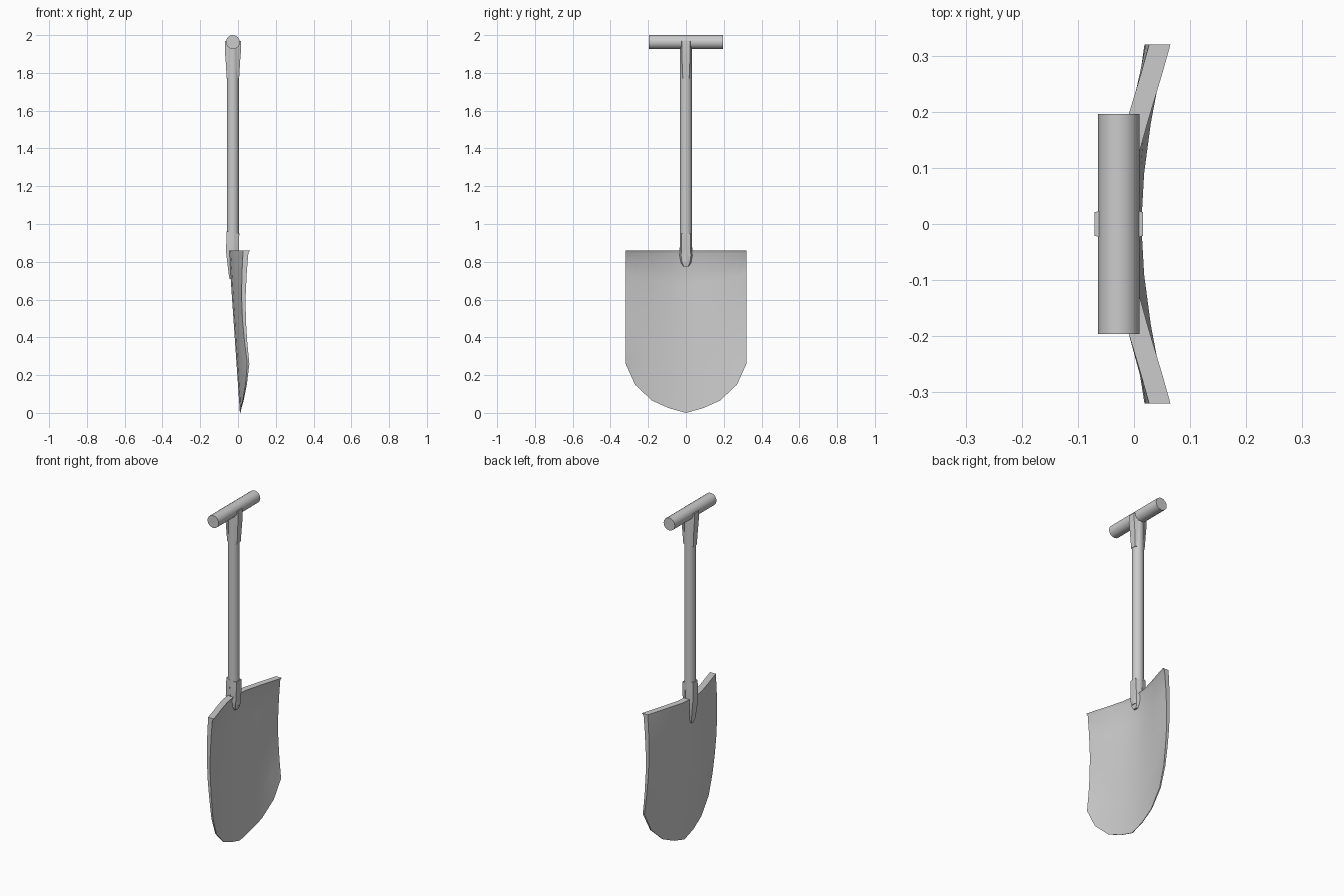
import bpy, bmesh, math
from mathutils import Vector

cube = bpy.data.objects.get("Cube")
if cube:
    bpy.data.objects.remove(cube, do_unlink=True)

GREY = (0.6, 0.6, 0.6, 1)
steel = bpy.data.materials.new("plain grey")
steel.use_nodes = True
steel.diffuse_color = GREY
steel.node_tree.nodes["Principled BSDF"].inputs["Base Color"].default_value = GREY

AXIS_X = -0.027   # centre line of the shaft


def finish(name, bm, angle=35):
    bmesh.ops.recalc_face_normals(bm, faces=bm.faces)
    mesh = bpy.data.meshes.new(name)
    bm.to_mesh(mesh)
    bm.free()
    mesh.materials.append(steel)
    obj = bpy.data.objects.new(name, mesh)
    bpy.context.collection.objects.link(obj)
    bpy.ops.object.select_all(action='DESELECT')
    obj.select_set(True)
    bpy.context.view_layer.objects.active = obj
    bpy.ops.object.shade_smooth_by_angle(angle=math.radians(angle))
    return obj


def rod(name, start, end, radius, sides=16):
    bm = bmesh.new()
    a, b = Vector(start), Vector(end)
    bmesh.ops.create_cone(bm, cap_ends=True, segments=sides, radius1=radius,
                          radius2=radius, depth=(b - a).length)
    turn = (b - a).to_track_quat('Z', 'Y').to_matrix().to_4x4()
    bm.transform(turn)
    bmesh.ops.translate(bm, verts=bm.verts, vec=(a + b) / 2)
    return finish(name, bm)


def strap(name, side, rows):
    """Tapered tongue; rows hold height, inner and outer offset, half width."""
    bm = bmesh.new()
    rings = []
    for z, inner, outer, half in rows:
        section = [(inner, -half), (outer, -half * 0.75),
                   (outer, half * 0.75), (inner, half)]
        rings.append([bm.verts.new((AXIS_X + side * x, y, z)) for x, y in section])
    for low, high in zip(rings, rings[1:]):
        for i in range(4):
            j = (i + 1) % 4
            bm.faces.new((low[i], low[j], high[j], high[i]))
    bm.faces.new(rings[0])
    bm.faces.new(rings[-1])
    return finish(name, bm)


# Dished blade: columns give y, lower outline height, and x at tip and at top
columns = [(0, 0.0, 0.013, -0.02), (0.09, 0.025, 0.018, -0.01),
           (0.18, 0.065, 0.03, 0.015), (0.27, 0.15, 0.047, 0.042),
           (0.32, 0.26, 0.06, 0.056)]
columns = [(-y, z, a, b) for y, z, a, b in columns[:0:-1]] + columns
TOP = 0.86
levels = [0, 0.2, 0.4, 0.6, 0.8, 0.98, 1]
bm = bmesh.new()
front, back = [], []
for y, low, x_low, x_top in columns:
    fr, bk = [], []
    for t in levels:
        z = low + (TOP - low) * t
        sag = 0.018 * math.sin(math.pi * t) * (abs(y) / 0.32) ** 2
        x = x_low + (x_top - x_low) * t - sag
        thick = 0.003 + 0.026 * z / TOP
        lip = 0.009 if t == 1 else 0
        fr.append(bm.verts.new((x + lip, y, z)))
        bk.append(bm.verts.new((x - thick, y, z)))
    front.append(fr)
    back.append(bk)
n, m = len(columns), len(levels)
for sheet in (front, back):
    for i in range(n - 1):
        for j in range(m - 1):
            bm.faces.new((sheet[i][j], sheet[i + 1][j],
                          sheet[i + 1][j + 1], sheet[i][j + 1]))
for j in (0, m - 1):
    for i in range(n - 1):
        bm.faces.new((front[i][j], front[i + 1][j], back[i + 1][j], back[i][j]))
for i in (0, n - 1):
    for j in range(m - 1):
        bm.faces.new((front[i][j], front[i][j + 1], back[i][j + 1], back[i][j]))
finish("blade", bm)

# Shaft and cross grip
rod("shaft", (AXIS_X, 0, 0.8), (AXIS_X, 0, 1.95), 0.032)
rod("grip", (AXIS_X, -0.196, 1.963), (AXIS_X, 0.196, 1.963), 0.037)

# Paired straps holding the grip, and tongues fixing the shaft to the blade
for side, label in ((1, "left"), (-1, "right")):
    strap(label + "_grip_strap", side,
          [(1.77, 0.02, 0.033, 0.022), (1.86, 0.02, 0.038, 0.027),
           (1.92, 0.02, 0.043, 0.028), (1.97, 0.02, 0.043, 0.028)])
strap("left_blade_tongue", 1,
      [(0.775, 0.01, 0.022, 0.014), (0.795, 0.01, 0.026, 0.028),
       (0.83, 0.01, 0.03, 0.034), (0.95, 0.01, 0.034, 0.03)])
strap("right_blade_tongue", -1,
      [(0.71, 0.0, 0.018, 0.012), (0.74, 0.0, 0.023, 0.026),
       (0.85, 0.0, 0.036, 0.034), (0.96, 0.01, 0.034, 0.03)])
